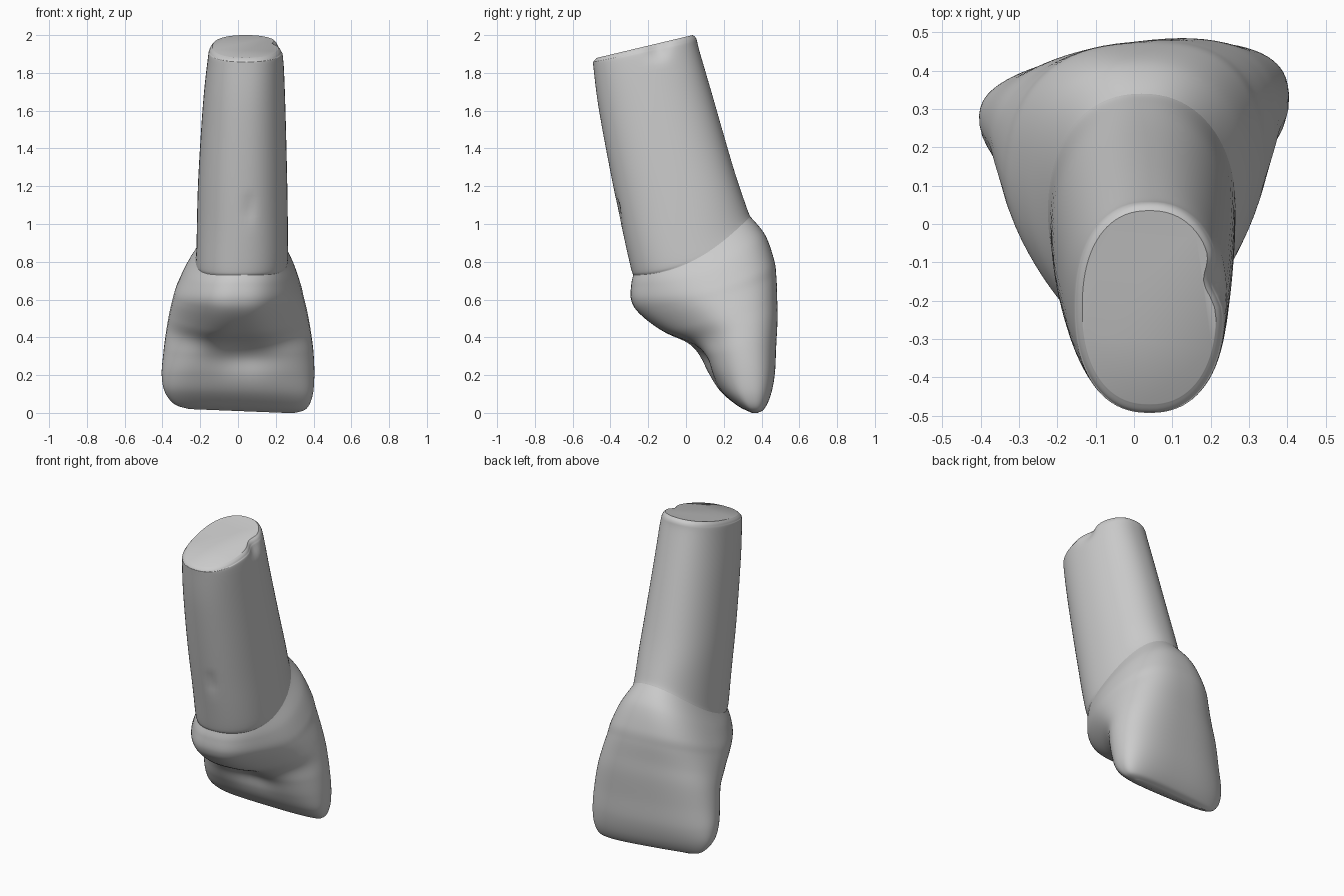
import bpy
import bmesh
from math import cos, sin, pi, exp, copysign
from mathutils import Vector

if "Cube" in bpy.data.objects:
    bpy.data.objects.remove(bpy.data.objects["Cube"])

SIDES = 80
STEPS = 8

# Section columns: front y, front z, back y, back z, min x, max x, front taper, squareness
CROWN = [
    (.33, 0, .36, 0, -.26, .29, 1, 2.5),
    (.27, .03, .395, .02, -.34, .36, 1, 2.8),
    (.19, .10, .43, .09, -.39, .395, .95, 2.9),
    (.12, .20, .455, .20, -.405, .405, .88, 2.8),
    (.05, .30, .465, .35, -.395, .40, .78, 2.7),
    (-.02, .37, .475, .50, -.38, .385, .68, 2.6),
    (-.13, .43, .475, .61, -.365, .37, .62, 2.6),
    (-.25, .53, .475, .72, -.345, .35, .62, 2.6),
    (-.29, .60, .465, .81, -.325, .335, .68, 2.6),
    (-.29, .68, .42, .94, -.28, .305, .8, 2.4),
    (-.28, .73, .34, 1.04, -.225, .265, .95, 2.2),
]
ROOT = [
    (-.28, .73, .34, 1.04, -.225, .265, .95, 2.2),
    (-.30, .80, .32, 1.09, -.22, .265, 1, 2.2),
    (-.385, 1.2, .25, 1.3, -.21, .26, 1, 2.2),
    (-.46, 1.6, .14, 1.68, -.185, .25, 1, 2.2),
    (-.49, 1.83, .07, 1.92, -.16, .24, 1, 2.3),
    (-.49, 1.86, .055, 1.98, -.15, .23, 1, 2.3),
    (-.47, 1.88, .035, 2.0, -.135, .215, 1, 2.3),
]


def spline(rows):
    """Smoothly interpolate between the control sections."""
    out = []
    for i in range(len(rows) - 1):
        a, b = rows[max(i - 1, 0)], rows[i]
        c, d = rows[i + 1], rows[min(i + 2, len(rows) - 1)]
        for k in range(STEPS):
            t = k / STEPS
            out.append([q + t / 2 * (r - p + t * (2 * p - 5 * q + 4 * r - s
                        + t * (3 * (q - r) + s - p)))
                        for p, q, r, s in zip(a, b, c, d)])
    return out + [list(rows[-1])]


def smooth(a, b, v):
    t = min(max((v - a) / (b - a), 0), 1)
    return t * t * (3 - 2 * t)


def bump(v, centre, width):
    return exp(-((v - centre) / width) ** 2)


def section(row):
    """One closed, tilted, rounded section of the tooth."""
    yf, zf, yb, zb, x0, x1, taper, power = row
    points = []
    for i in range(SIDES):
        a = 2 * pi * i / SIDES
        u = copysign(abs(cos(a)) ** (2 / power), cos(a))
        v = copysign(abs(sin(a)) ** (2 / power), sin(a))
        width = taper + (1 - taper) * smooth(-1.1, .12, v)
        x = (x0 + x1) / 2 + u * width * (x1 - x0) / 2
        y = (yf + yb) / 2 + v * (yb - yf) / 2
        z = (zf + zb) / 2 + v * (zb - zf) / 2
        # Neck line dips along the sides
        z -= .08 * (1 - v * v) * bump(zf, .73, .2)
        # Twisted crown with a slanting biting edge
        y += (.06 + .06 * max(v, 0)) * x * (1 - smooth(.55, 1, z))
        z += (.01 - .04 * x) * (1 - smooth(.02, .3, z))
        front = smooth(.2, .8, -v)
        # Hollow behind the biting edge, under the raised shelf
        y += .06 * front * bump(x, .03, .18) * bump(z, .31, .1)
        # Small pit on the root and chip on its rim
        y += .015 * front * bump(x, .06, .03) * bump(z, 1.08, .04)
        x -= .03 * smooth(.5, 1, u) * bump(y, -.15, .05) * smooth(1.84, 1.93, z)
        points.append(Vector((x, y, z)))
    return points


def loft(name, rows, material, open_end):
    """Skin the sections and close the outer end."""
    bm = bmesh.new()
    rings = [[bm.verts.new(p) for p in section(r)] for r in spline(rows)]
    for low, high in zip(rings, rings[1:]):
        for i in range(SIDES):
            j = (i + 1) % SIDES
            bm.faces.new((low[i], low[j], high[j], high[i]))
    if open_end == "top":
        bm.faces.new(rings[0][::-1])
    else:
        bm.faces.new(rings[-1])
    mesh = bpy.data.meshes.new(name)
    bm.to_mesh(mesh)
    bm.free()
    obj = bpy.data.objects.new(name, mesh)
    bpy.context.collection.objects.link(obj)
    mesh.materials.append(material)
    bpy.ops.object.select_all(action="DESELECT")
    obj.select_set(True)
    bpy.context.view_layer.objects.active = obj
    bpy.ops.object.shade_smooth_by_angle(angle=.8)


grey = bpy.data.materials.new("plain_grey")
grey.use_nodes = True
colour = (.6, .6, .6, 1)
grey.diffuse_color = colour
grey.node_tree.nodes["Principled BSDF"].inputs["Base Color"].default_value = colour

loft("tooth_crown", CROWN, grey, "top")
loft("tooth_root", ROOT, grey, "bottom")
